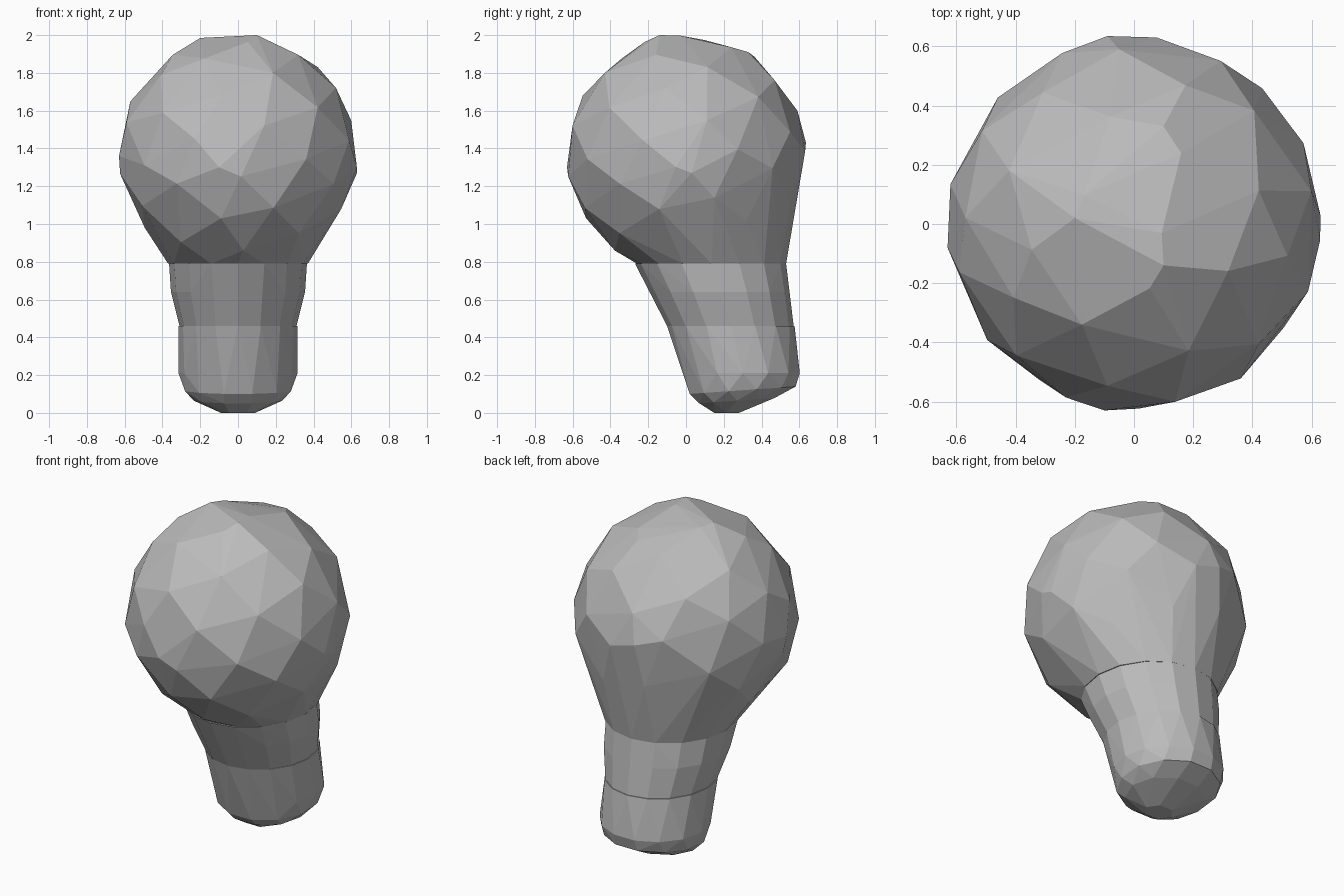
import bpy, bmesh, math, random
from mathutils import Vector

cube = bpy.data.objects.get("Cube")
if cube:
    bpy.data.objects.remove(cube, do_unlink=True)
random.seed(4)

grey = bpy.data.materials.new("plain_grey")
grey.use_nodes = True
grey.diffuse_color = (0.5, 0.5, 0.5, 1)
grey.node_tree.nodes["Principled BSDF"].inputs["Base Color"].default_value = (0.5, 0.5, 0.5, 1)


def ring(z, y_front, y_back, half_width, sides=14, tilt=0.0, turn=0.0):
    """Oval of points; tilt lifts the back edge."""
    mid, depth = (y_front + y_back) / 2, (y_back - y_front) / 2
    points = []
    for i in range(sides):
        a = math.tau * (i + turn) / sides
        points.append(Vector((half_width * math.cos(a), mid + depth * math.sin(a),
                              z + tilt * math.sin(a))))
    return points


def faceted_ball(centre, radius, count):
    """Evenly scattered, slightly uneven points on a sphere."""
    points = []
    for i in range(count):
        h = 1 - 2 * (i + 0.5) / count
        a = i * math.pi * (3 - math.sqrt(5))
        r = math.sqrt(1 - h * h)
        d = Vector((r * math.cos(a), r * math.sin(a), h))
        d += Vector([random.uniform(-0.06, 0.06) for _ in range(3)])
        points.append(centre + d.normalized() * radius)
    return points


def hull(name, points):
    """Wrap the points in a flat-faced convex shell."""
    bm = bmesh.new()
    for p in points:
        bm.verts.new(p)
    out = bmesh.ops.convex_hull(bm, input=bm.verts)
    loose = {v for v in out["geom_interior"] + out["geom_unused"]
             if isinstance(v, bmesh.types.BMVert)}
    bmesh.ops.delete(bm, geom=list(loose), context="VERTS")
    bmesh.ops.dissolve_limit(bm, angle_limit=0.03, verts=bm.verts, edges=bm.edges)
    bmesh.ops.recalc_face_normals(bm, faces=bm.faces)
    mesh = bpy.data.meshes.new(name)
    bm.to_mesh(mesh)
    bm.free()
    mesh.materials.append(grey)
    obj = bpy.data.objects.new(name, mesh)
    bpy.context.collection.objects.link(obj)
    return obj


# Round head, flowing into the neck at its flat underside
ball = faceted_ball(Vector((0, 0, 1.37)), 0.635, 64)
ball = [p for p in ball if p.z > 0.84]
ball += [Vector(p) for p in ((0.1, -0.14, 2), (-0.2, 0.02, 1.985), (0.1, 0.33, 1.91),
                             (0.63, 0.03, 1.27), (-0.63, -0.08, 1.36),
                             (-0.1, -0.63, 1.3), (-0.09, 0.635, 1.43))]
hull("head", ball + ring(0.79, -0.26, 0.53, 0.37, 16))

# Tapering neck, leaning backwards going down
hull("neck", ring(0.79, -0.27, 0.53, 0.365, 16)
     + ring(0.64, -0.19, 0.55, 0.355, 16)
     + ring(0.46, -0.10, 0.57, 0.31, 16))

# Rounded base
hull("base", ring(0.46, -0.10, 0.575, 0.315, 16)
     + ring(0.21, -0.01, 0.61, 0.315, 14)
     + ring(0.12, 0.01, 0.59, 0.29, 12, 0.02, 0.5)
     + ring(0.065, 0.06, 0.48, 0.235, 10, 0.015)
     + ring(0.0, 0.14, 0.29, 0.09, 6))
